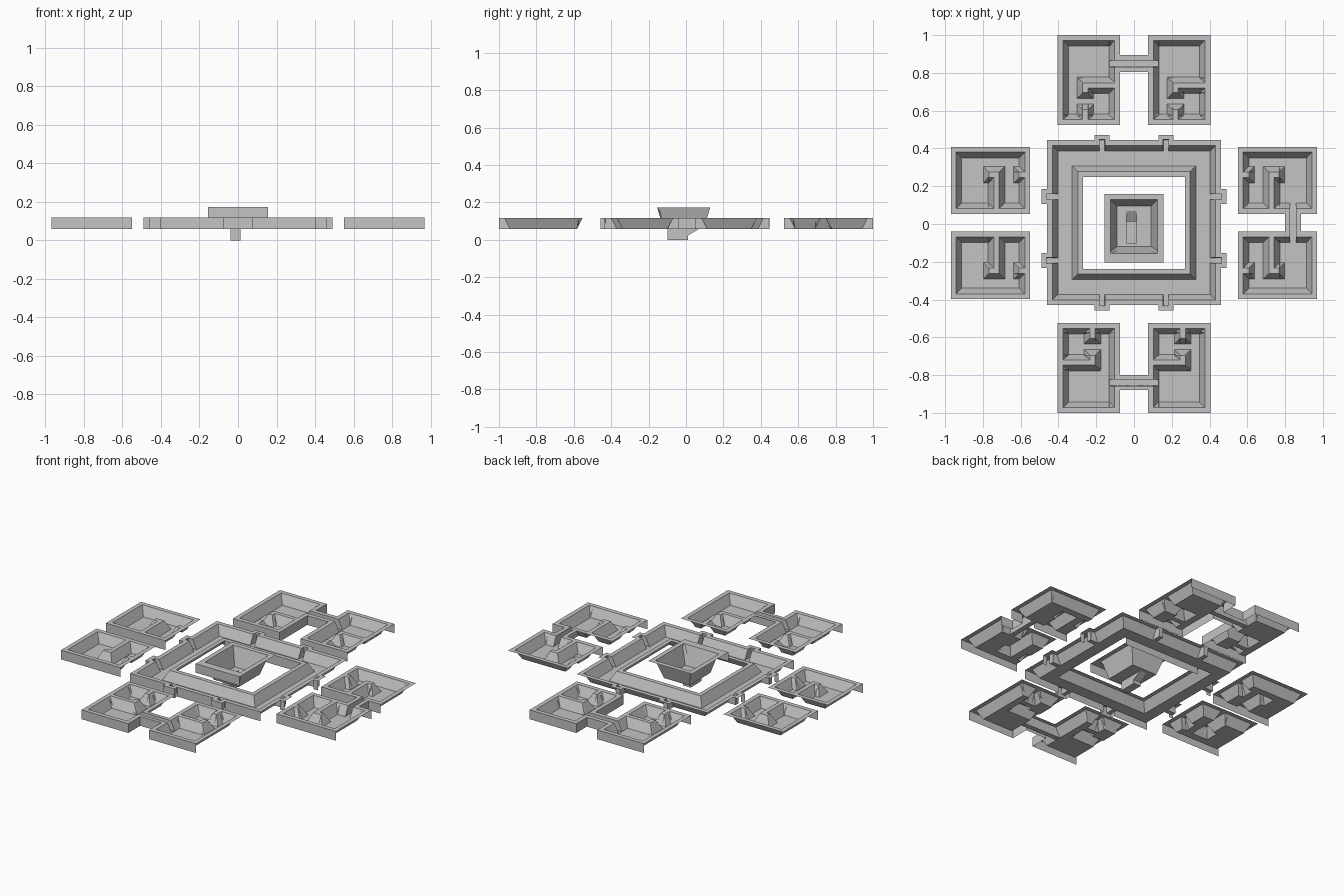
import bpy, bmesh
from mathutils import Vector

cube = bpy.data.objects.get("Cube")
if cube:
    bpy.data.objects.remove(cube, do_unlink=True)

stone = bpy.data.materials.new("grey stone")
stone.use_nodes = True
grey = (0.55, 0.55, 0.55, 1)
stone.diffuse_color = grey
stone.node_tree.nodes["Principled BSDF"].inputs["Base Color"].default_value = grey

FLOOR, TOP, RIM, SLOPE, EPS = 0.058, 0.117, 0.028, 0.03, 0.001


def inside(r, x, y):
    return r[0] - 1e-5 <= x <= r[2] + 1e-5 and r[1] - 1e-5 <= y <= r[3] + 1e-5


def frame(r, w):
    """Four strips of width w lying inside the rectangle."""
    x0, y0, x1, y1 = r
    return [(x0, y0, x1, y0 + w), (x0, y1 - w, x1, y1),
            (x0, y0, x0 + w, y1), (x1 - w, y0, x1, y1)]


def finish(bm, name):
    mesh = bpy.data.meshes.new(name)
    bm.to_mesh(mesh)
    bm.free()
    mesh.materials.append(stone)
    bpy.context.collection.objects.link(bpy.data.objects.new(name, mesh))


def sheet(name, foot, tops, skirt, holes=(), cuts=(), z0=FLOOR, z1=TOP, s=SLOPE):
    """Terrain sheet: flat tops, sloping sides, sunken floor, hanging skirts."""
    lines = []
    for a in (0, 1):
        vals = [r[k] for r in list(foot) + list(holes) for k in (a, a + 2)]
        vals += [r[k] + d for r in tops for k in (a, a + 2) for d in (-s, 0, s)]
        vals += [r[k] + d for r in cuts for k in (a, a + 2) for d in (-EPS, 0, EPS)]
        lines.append(sorted({round(v, 3) for v in vals}))
    xs, ys = lines

    def height(x, y):
        if any(inside(c, x, y) for c in cuts):
            return z0
        gap = min(max(r[0] - x, x - r[2], r[1] - y, y - r[3], 0) for r in tops)
        return z0 + (z1 - z0) * max(0, 1 - gap / s)

    bm = bmesh.new()
    verts = {}

    def vert(x, y):
        if (x, y) not in verts:
            verts[x, y] = bm.verts.new((x, y, height(x, y)))
        return verts[x, y]

    for xa, xb in zip(xs, xs[1:]):
        for ya, yb in zip(ys, ys[1:]):
            cx, cy = (xa + xb) / 2, (ya + yb) / 2
            if not any(inside(f, cx, cy) for f in foot) or any(inside(h, cx, cy) for h in holes):
                continue
            ring = [vert(xa, ya), vert(xb, ya), vert(xb, yb), vert(xa, yb)]
            mid = bm.verts.new((cx, cy, height(cx, cy)))
            for k in range(4):
                bm.faces.new((ring[k], ring[(k + 1) % 4], mid))

    # skirts below chosen outer edges
    for e in [e for e in bm.edges if e.is_boundary]:
        loop = e.link_loops[0]
        a, b = loop.vert, loop.link_loop_next.vert
        d = b.co - a.co
        out = Vector((d.y, -d.x, 0)).normalized()
        if max(a.co.z, b.co.z) > z0 + 1e-4 and skirt((a.co + b.co) / 2, out):
            low = [bm.verts.new((v.co.x, v.co.y, min(v.co.z - 1e-4, FLOOR if z1 == TOP else TOP)))
                   for v in (a, b)]
            bm.faces.new((b, a, low[0], low[1]))
    bmesh.ops.remove_doubles(bm, verts=bm.verts[:], dist=1e-5)
    bmesh.ops.dissolve_limit(bm, angle_limit=0.01, verts=bm.verts[:], edges=bm.edges[:])
    finish(bm, name)


def front_only(m, out):
    return out.y < -0.5


# Courts north and south: a hall with a corner room, joined by a corridor
W, H = 0.33, 0.475
ROOM = [(0.132, 0.196, W, 0.222), (0.132, 0.17, 0.16, 0.222), (0.132, 0, 0.16, 0.08)]


def long_courts(name, y0, flip, bridge, skirt):
    foot, tops = [bridge], [bridge]
    for x0 in (-0.404, 0.074):
        tray = (x0, y0, x0 + W, y0 + H)
        foot.append(tray)
        tops += frame(tray, RIM)
        for a, b, c, d in ROOM:
            if flip:
                a, b, c, d = W - c, H - d, W - a, H - b
            tops.append((x0 + a, y0 + b, x0 + c, y0 + d))
    y = (bridge[1] + bridge[3]) / 2
    sheet(name, foot, tops, skirt, cuts=[(-0.13, y - 0.016, 0.13, y + 0.016)])


long_courts("back_courts", 0.525, False, (-0.074, 0.804, 0.074, 0.894),
            lambda m, o: abs(o.y) > 0.5 or abs(m.x) < 0.1)
long_courts("front_courts", -1.0, True, (-0.074, -0.88, 0.074, -0.8),
            lambda m, o: o.y < -0.5 or (abs(o.x) > 0.5 and abs(m.x) < 0.1 and m.y < -0.84))


# Courts on both sides: the room opens towards the middle
def side_courts(name, side, bridged, skirt):
    foot, tops, cuts = [], [], []
    for y0, y1, up in ((0.053, 0.408, 1), (-0.398, -0.04, -1)):
        base = y0 if up > 0 else y1
        trays = [(0.55, y0, 0.97, y1)]
        bars = [(0.714, 0, 0.742, 0.222), (0.714, 0.194, 0.768, 0.222), (0.55, 0.194, 0.608, 0.222)]
        strips = frame(trays[0], RIM)
        for x0, a, x1, b in bars:
            lo, hi = sorted((base + up * a, base + up * b))
            strips.append((x0, lo, x1, hi))
        for source, target in ((trays, foot), (strips, tops)):
            target += [r if side > 0 else (-r[2], r[1], -r[0], r[3]) for r in source]
    if bridged:
        bridge = (0.8, -0.04, 0.884, 0.053)
        foot.append(bridge)
        tops.append(bridge)
        cuts.append((0.826, -0.1, 0.858, 0.113))
    sheet(name, foot, tops, skirt, cuts=cuts)


side_courts("right_courts", -1, False, front_only)
side_courts("left_courts", 1, True,
            lambda m, o: o.y < -0.5 or (o.x > 0.5 and m.x < 0.9 and abs(m.y) < 0.06)
            or (o.y > 0.5 and abs(m.y) < 0.1 and m.x > 0.86))

# Ring corridor with door niches on all four sides
outer = (-0.46, -0.43, 0.46, 0.444)
opening = (-0.27, -0.238, 0.27, 0.25)
kerb = (-0.297, -0.265, 0.297, 0.277)
niches, slots = [], []
for c in (-0.169, 0.169):
    niches += [(c - 0.04, 0.444, c + 0.04, 0.47), (c - 0.04, -0.458, c + 0.04, -0.43)]
    slots += [(c - 0.014, 0.38, c + 0.014, 0.446), (c - 0.014, -0.432, c + 0.014, -0.365)]
    y = c - 0.024
    for side in (-1, 1):
        for x0, x1, w, group in ((0.46, 0.49, 0.04, niches), (0.395, 0.462, 0.014, slots)):
            lo, hi = sorted((side * x0, side * x1))
            group.append((lo, y - w, hi, y + w))
sheet("ring_corridor", [outer] + niches, frame(outer, RIM) + frame(kerb, 0.027) + niches,
      lambda m, o: o.y < -0.5 or (abs(o.x) > 0.5 and m.y < -0.435),
      holes=[opening], cuts=slots)

# Raised central chamber
chamber = (-0.155, -0.205, 0.155, 0.16)
pit = (-0.04, -0.1, 0.012, 0.07)
sheet("central_chamber", [chamber], frame(chamber, 0.03) + [(-0.155, -0.205, 0.155, -0.155)],
      front_only, holes=[pit], z1=0.174, s=0.036)

# Entrance pit with a ramp under the chamber
bm = bmesh.new()
profile = [(-0.1, FLOOR), (-0.1, 0), (0.012, 0), (0.012, 0.024), (0.07, FLOOR)]
sides = [[bm.verts.new((x, y, z)) for y, z in profile] for x in (pit[0], pit[2])]
for k in range(4):
    bm.faces.new((sides[0][k], sides[0][k + 1], sides[1][k + 1], sides[1][k]))
for side in sides:
    bm.faces.new(side)
finish(bm, "entrance_pit")
